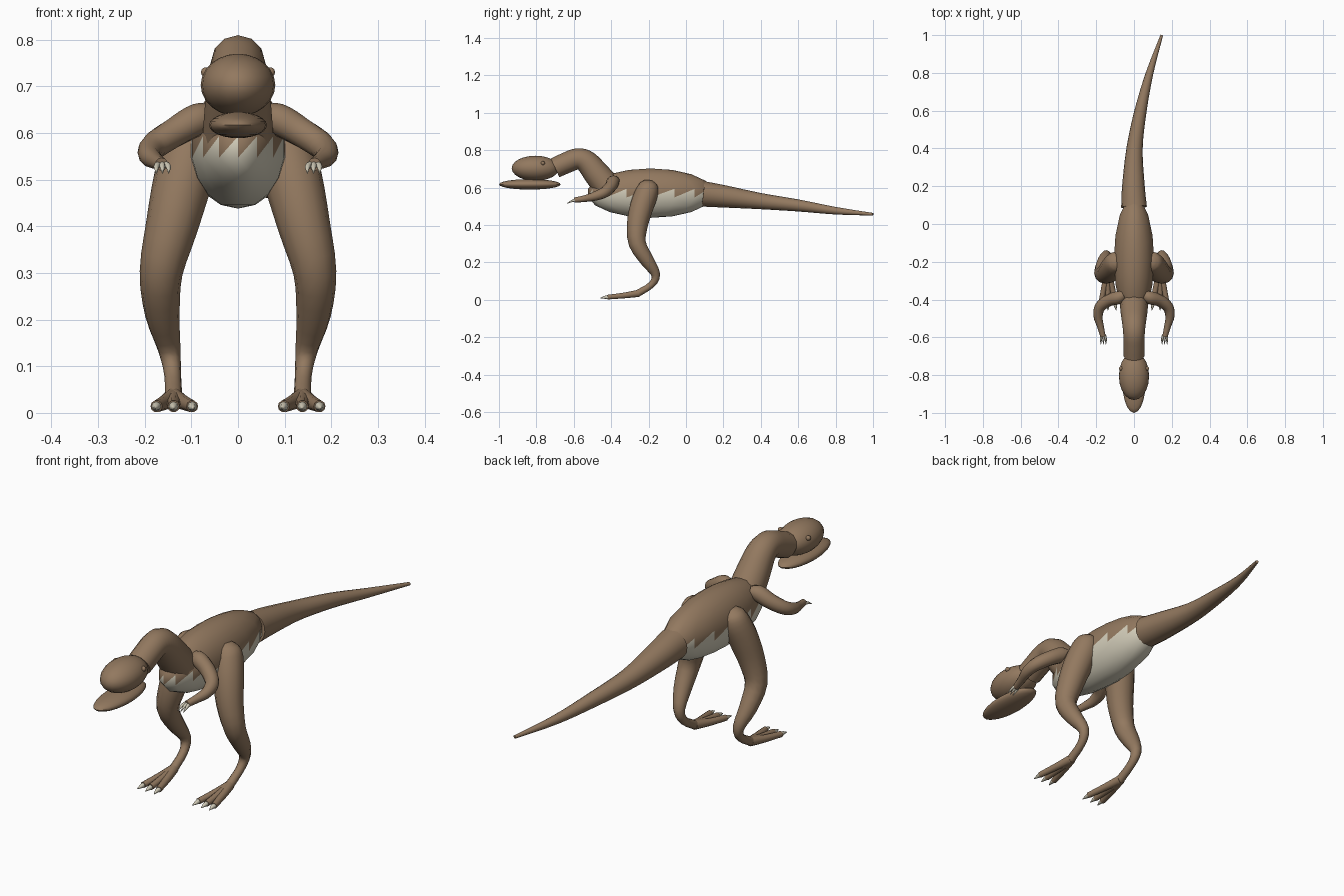
import bpy, bmesh, math
from mathutils import Vector

cube = bpy.data.objects.get("Cube")
if cube:
    bpy.data.objects.remove(cube, do_unlink=True)


def material(name, rgb):
    m = bpy.data.materials.new(name)
    m.use_nodes = True
    col = (*rgb, 1)
    m.diffuse_color = col
    bsdf = m.node_tree.nodes["Principled BSDF"]
    bsdf.inputs["Base Color"].default_value = col
    bsdf.inputs["Roughness"].default_value = 0.8
    return m


BROWN = material("brown_hide", (0.29, 0.19, 0.115))
CREAM = material("cream_belly", (0.64, 0.60, 0.48))
X, Z = Vector((1, 0, 0)), Vector((0, 0, 1))


def finish(bm, name, *mats):
    bmesh.ops.recalc_face_normals(bm, faces=bm.faces)
    mesh = bpy.data.meshes.new(name)
    bm.to_mesh(mesh)
    bm.free()
    for m in mats:
        mesh.materials.append(m)
    ob = bpy.data.objects.new(name, mesh)
    bpy.context.collection.objects.link(ob)
    bpy.ops.object.select_all(action='DESELECT')
    ob.select_set(True)
    bpy.context.view_layer.objects.active = ob
    bpy.ops.object.shade_smooth_by_angle(angle=math.radians(50))
    return ob


def spline(pts, steps):
    """Smooth (x, y, z, radius) points with a Catmull-Rom curve."""
    pts = [Vector(p) for p in pts]
    ext = [2 * pts[0] - pts[1]] + pts + [2 * pts[-1] - pts[-2]]
    out = []
    for a, b, c, d in zip(ext, ext[1:], ext[2:], ext[3:]):
        for k in range(steps):
            t = k / steps
            out.append(b + (c - a) * t / 2 + (2 * a - 5 * b + 4 * c - d) * t * t / 2
                       + (3 * b - a - 3 * c + d) * t ** 3 / 2)
    return out + [pts[-1]]


def tube(name, pts, mat=BROWN, side=1, sides=12, steps=4, ref=X):
    """Tapered limb swept along the points, mirrored when side is -1."""
    path = spline(pts, steps)
    bm = bmesh.new()
    rings = []
    for i, p in enumerate(path):
        t = (path[min(i + 1, len(path) - 1)] - path[max(i - 1, 0)]).to_3d().normalized()
        u = (ref - t * ref.dot(t)).normalized()
        v = t.cross(u)
        ring = []
        for k in range(sides):
            a = math.tau * k / sides
            co = p.to_3d() + (u * math.cos(a) + v * math.sin(a)) * max(p.w, 0.001)
            co.x *= side
            ring.append(bm.verts.new(co))
        rings.append(ring)
    for r, q in zip(rings, rings[1:]):
        for k in range(sides):
            j = (k + 1) % sides
            bm.faces.new((r[k], r[j], q[j], q[k]))
    bm.faces.new(rings[0])
    bm.faces.new(rings[-1])
    return finish(bm, name, mat)


def ellipsoid(name, center, radii, seg=20, rings=12):
    bm = bmesh.new()
    bmesh.ops.create_uvsphere(bm, u_segments=seg, v_segments=rings, radius=1)
    for v in bm.verts:
        v.co = Vector(center) + v.co * Vector(radii)
    return finish(bm, name, BROWN)


# Body: the middle row of faces is split diagonally into a saw-toothed belly edge
bm = bmesh.new()
bmesh.ops.create_uvsphere(bm, u_segments=16, v_segments=9, radius=1)
for f in [f for f in bm.faces if abs(f.calc_center_median().z) < 0.05]:
    out = f.calc_center_median()
    right = Z.cross(out)
    low = min(f.verts, key=lambda v: v.co.z * 2 + v.co.dot(right))
    high = max(f.verts, key=lambda v: v.co.z * 2 + v.co.dot(right))
    bmesh.utils.face_split(f, low, high)
for f in bm.faces:
    f.material_index = 1 if f.calc_center_median().z < 0 else 0
for v in bm.verts:
    v.co = Vector((0, -0.19, 0.57)) + v.co * Vector((0.108, 0.34, 0.132))
finish(bm, "body", BROWN, CREAM)

# Tail, neck and head
tube("tail", [(0, 0.09, 0.566, 0.068), (-0.003, 0.2, 0.553, 0.06),
              (0.003, 0.4, 0.527, 0.043), (0.035, 0.6, 0.504, 0.032),
              (0.083, 0.8, 0.476, 0.02), (0.147, 1.0, 0.457, 0.007)], sides=16)
tube("neck", [(0, -0.41, 0.59, 0.076), (0, -0.475, 0.67, 0.07),
              (0, -0.53, 0.735, 0.062), (0, -0.58, 0.753, 0.057),
              (0, -0.64, 0.732, 0.056), (0, -0.7, 0.705, 0.055)])
ellipsoid("head", (0, -0.805, 0.703), (0.08, 0.127, 0.067))
ellipsoid("lower_jaw", (0, -0.835, 0.617), (0.062, 0.165, 0.028))

for label, s in (("left", 1), ("right", -1)):
    ellipsoid(label + "_eye", (s * 0.069, -0.765, 0.73), (0.011, 0.011, 0.011), 10, 6)

    # Leg
    tube(label + "_leg", [(0.088, -0.2, 0.638, 0.022), (0.09, -0.202, 0.618, 0.048),
                          (0.097, -0.207, 0.58, 0.061), (0.118, -0.236, 0.5, 0.063),
                          (0.142, -0.26, 0.4, 0.056), (0.165, -0.26, 0.3, 0.046),
                          (0.162, -0.208, 0.21, 0.037), (0.147, -0.162, 0.135, 0.024),
                          (0.14, -0.185, 0.08, 0.018), (0.138, -0.265, 0.03, 0.019)],
         side=s, steps=3)

    # Toes and toe claws
    for n, x in enumerate((0.098, 0.138, 0.175)):
        tube(f"{label}_toe_{n + 1}", [(0.138, -0.255, 0.034, 0.02),
                                      ((x + 0.138) / 2, -0.33, 0.023, 0.016),
                                      (x, -0.42, 0.014, 0.013)], side=s, sides=10)
        tube(f"{label}_toe_claw_{n + 1}", [(x, -0.415, 0.014, 0.011),
                                           (x, -0.435, 0.013, 0.008),
                                           (x + (x - 0.138) * 0.1, -0.458, 0.009, 0.001)],
             CREAM, s, sides=8, steps=2)

    # Arm, fingers and claws
    tube(label + "_arm", [(0.055, -0.375, 0.635, 0.024), (0.085, -0.39, 0.63, 0.034),
                          (0.135, -0.405, 0.602, 0.032), (0.18, -0.44, 0.572, 0.029),
                          (0.19, -0.49, 0.553, 0.024), (0.178, -0.54, 0.541, 0.018),
                          (0.164, -0.595, 0.533, 0.014)], side=s, ref=Z)
    for n, x in enumerate((0.149, 0.162, 0.175)):
        tube(f"{label}_hand_claw_{n + 1}", [(0.163 + (x - 0.162) * 0.6, -0.588, 0.533, 0.007),
                                            (x, -0.61, 0.528, 0.006),
                                            (x, -0.637, 0.514, 0.001)],
             CREAM, s, sides=8, steps=2)
